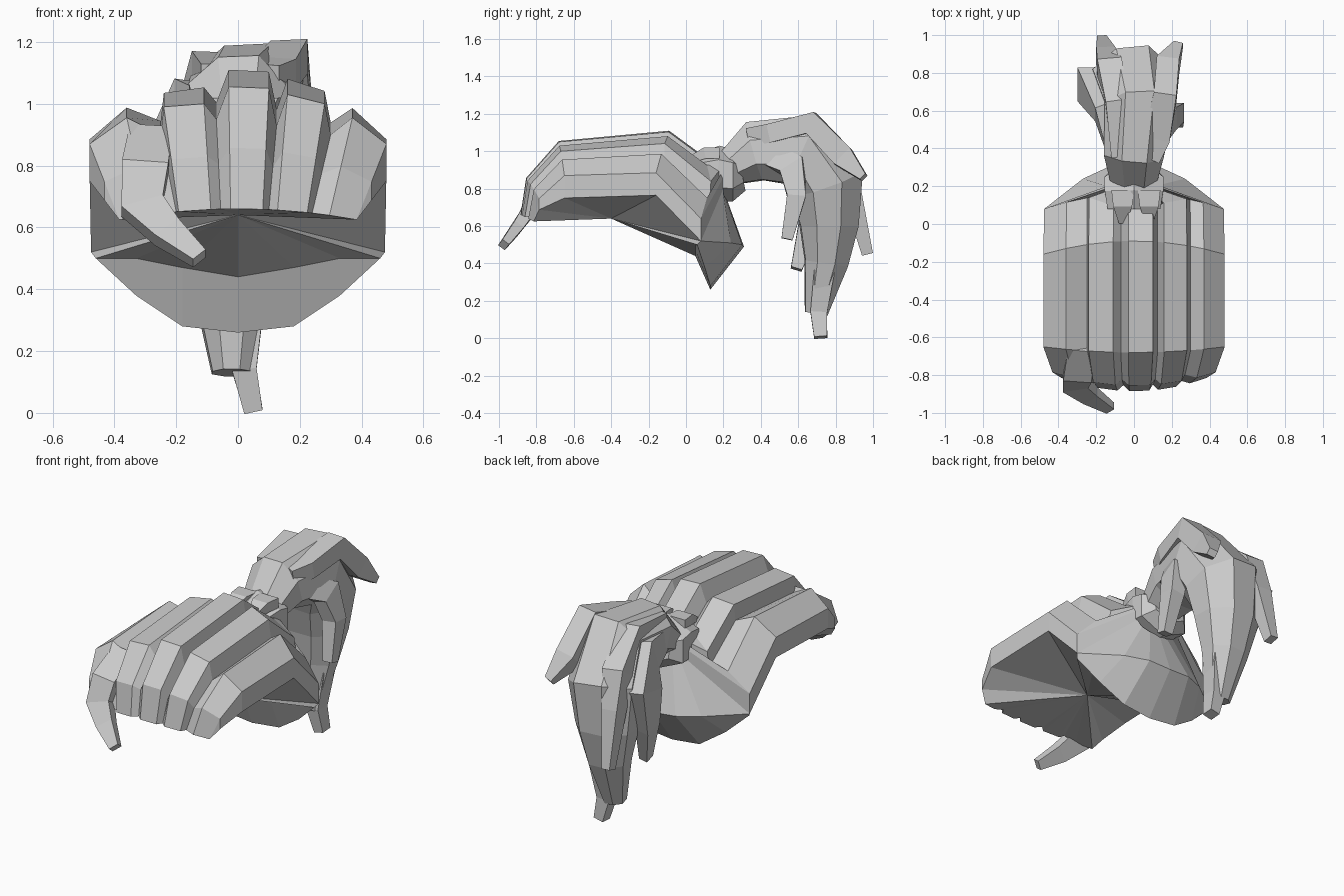
import bpy, bmesh, math
from mathutils import Vector as V

if "Cube" in bpy.data.objects:
    bpy.data.objects.remove(bpy.data.objects["Cube"])


def make(name, grids, extra=()):
    """Flat shaded mesh from point grids plus extra polygons."""
    bm = bmesh.new()
    for rows in grids:
        vs = [[bm.verts.new(p) for p in r] for r in rows]
        for a, b in zip(vs, vs[1:]):
            for i in range(len(a) - 1):
                bm.faces.new((a[i], a[i + 1], b[i + 1], b[i]))
    for poly in extra:
        bm.faces.new([bm.verts.new(p) for p in poly])
    bmesh.ops.remove_doubles(bm, verts=bm.verts, dist=0.002)
    bmesh.ops.recalc_face_normals(bm, faces=bm.faces)
    me = bpy.data.meshes.new(name)
    bm.to_mesh(me)
    bm.free()
    ob = bpy.data.objects.new(name, me)
    bpy.context.collection.objects.link(ob)


def lock(name, path, side=(1, 0, 0), shape=None, n=4):
    """Tapered lock: path of (centre, half width along side, half depth)."""
    shape = shape or [1.0] * n
    n = len(shape)
    rows = []
    for i, (c, w, d) in enumerate(path):
        t = (V(path[min(i + 1, len(path) - 1)][0]) - V(path[max(i - 1, 0)][0])).normalized()
        v = t.cross(V(side)).normalized()
        u = v.cross(t).normalized()
        off = math.pi / n
        k = 1 / math.cos(off)
        ring = [V(c) + u * (w * k * s * math.cos(2 * math.pi * j / n + off))
                + v * (d * k * s * math.sin(2 * math.pi * j / n + off))
                for j, s in enumerate(shape)]
        rows.append(ring + ring[:1])
    make(name, [rows], [rows[0][:-1], rows[-1][:-1]])


# Scalp cap: ridged columns swept front to back
cols = [(-.48, .75), (-.48, .87), (-.36, .955), (-.25, .9), (-.24, .99), (-.11, 1.0),
        (-.07, .95), (-.03, 1.055), (.10, 1.05), (.125, .93), (.16, 1.03), (.28, 1.0),
        (.30, .9), (.37, .955), (.48, .87), (.48, .75)]
rows = [[], [], [], [], [], []]
for x, z in cols:
    q = (x / .48) ** 2
    valley = .03 if z in (.9, .95, .93) else 0
    z0 = .66 - .035 * q
    y0 = -.885 + .07 * q + valley
    rows[0].append((x * .8, y0, z0))
    rows[1].append((x * .9, y0 + .03, z0 + (z - z0) * .5))
    rows[2].append((x, -.68 + .03 * q, z))
    rows[3].append((x, -.09 - .07 * q, z + .055 - .04 * q))
    rows[4].append((x * .99, .08 + .08 * (1 - q) * min(1, q * 4),
                    z - .07 - .16 * q - .16 * q * (1 - q)))
    rows[5].append((x * .3, .2, .8 + (z - .75) * .5))


# Nape: outer bulge, lower edge and inner wall
def mirror(half):
    return [(-x, y, z) for x, y, z in half] + half[-2::-1]


top = mirror([(.144, .2, .8), (.11, .2, .77), (.06, .21, .75), (0, .22, .74)])
mid = mirror([(.475, .08, .52), (.27, .24, .51), (.14, .3, .5), (0, .31, .49)])
low = mirror([(.46, .06, .5), (.33, .1, .38), (.18, .13, .28), (0, .13, .26)])
inner = mirror([(.46, .06, .5), (.33, .05, .5), (.18, .05, .47), (0, .05, .44)])
mid[0], mid[-1] = rows[4][0], rows[4][-1]

# Underside fan to a central point
loop = (rows[0] + [r[-1] for r in rows[1:5]] + inner[::-1]
        + [r[0] for r in rows[4:0:-1]])
apex = (0, -.4, .64)
fan = [(a, b, apex) for a, b in zip(loop, loop[1:] + loop[:1])
       if (V(a) - V(b)).length > .002]
make("scalp_hair", [rows, [top, mid], [mid, low], [low, inner]], fan)

# Fringe lock at the front
lock("fringe_lock", [((-.28, -.64, .88), .07, .06), ((-.3, -.8, .78), .075, .05),
                     ((-.31, -.85, .67), .07, .035), ((-.23, -.91, .585), .05, .03),
                     ((-.125, -.975, .5), .028, .022)])

# Hair tie and the two short wisps in front of it
lock("hair_tie", [((0, .08, .88), .14, .1), ((0, .17, .88), .155, .13),
                  ((0, .25, .87), .155, .12), ((0, .30, .88), .1, .08)], n=6)
for x in (-.06, .08):
    lock("tie_wisp", [((x, .18, .99), .06, .03), ((x, .1, .99), .05, .03),
                      ((x, .01, .95), .02, .015)])

# Main ponytail arching over and down
lock("ponytail", [((0, .22, .9), .12, .09), ((0, .37, 1.0), .16, .16),
                  ((.03, .62, 1.01), .185, .2), ((-.01, .75, .83), .21, .2),
                  ((-.02, .765, .6), .175, .155), ((-.02, .75, .4), .125, .115),
                  ((-.02, .695, .13), .065, .06)],
     shape=[1, .97, 1.02, .95, 1, .97, 1.02, .97])
lock("tail_tip", [((.025, .74, .36), .06, .055), ((.02, .71, .14), .04, .045),
                  ((.05, .72, .005), .03, .035)])

# Loose locks around the ponytail
lock("top_right_lock", [((.07, .36, 1.08), .07, .05), ((.12, .46, 1.1), .07, .05),
                        ((.165, .67, 1.15), .06, .06), ((.18, .84, .97), .06, .06),
                        ((.235, .95, .86), .025, .02)])
lock("top_left_lock", [((-.06, .36, 1.08), .06, .05), ((-.09, .64, 1.11), .06, .06),
                       ((-.13, .83, .96), .065, .06), ((-.15, .89, .77), .05, .05),
                       ((-.17, .97, .45), .025, .03)])
lock("left_side_lock", [((-.09, .37, .99), .05, .06), ((-.15, .6, .98), .06, .1),
                        ((-.25, .74, .85), .05, .09), ((-.21, .66, .6), .04, .06),
                        ((-.15, .59, .37), .025, .03)])
lock("right_side_lock", [((.12, .45, .98), .04, .06), ((.18, .57, .92), .05, .07),
                         ((.22, .59, .76), .045, .05), ((.23, .54, .53), .03, .03)])
